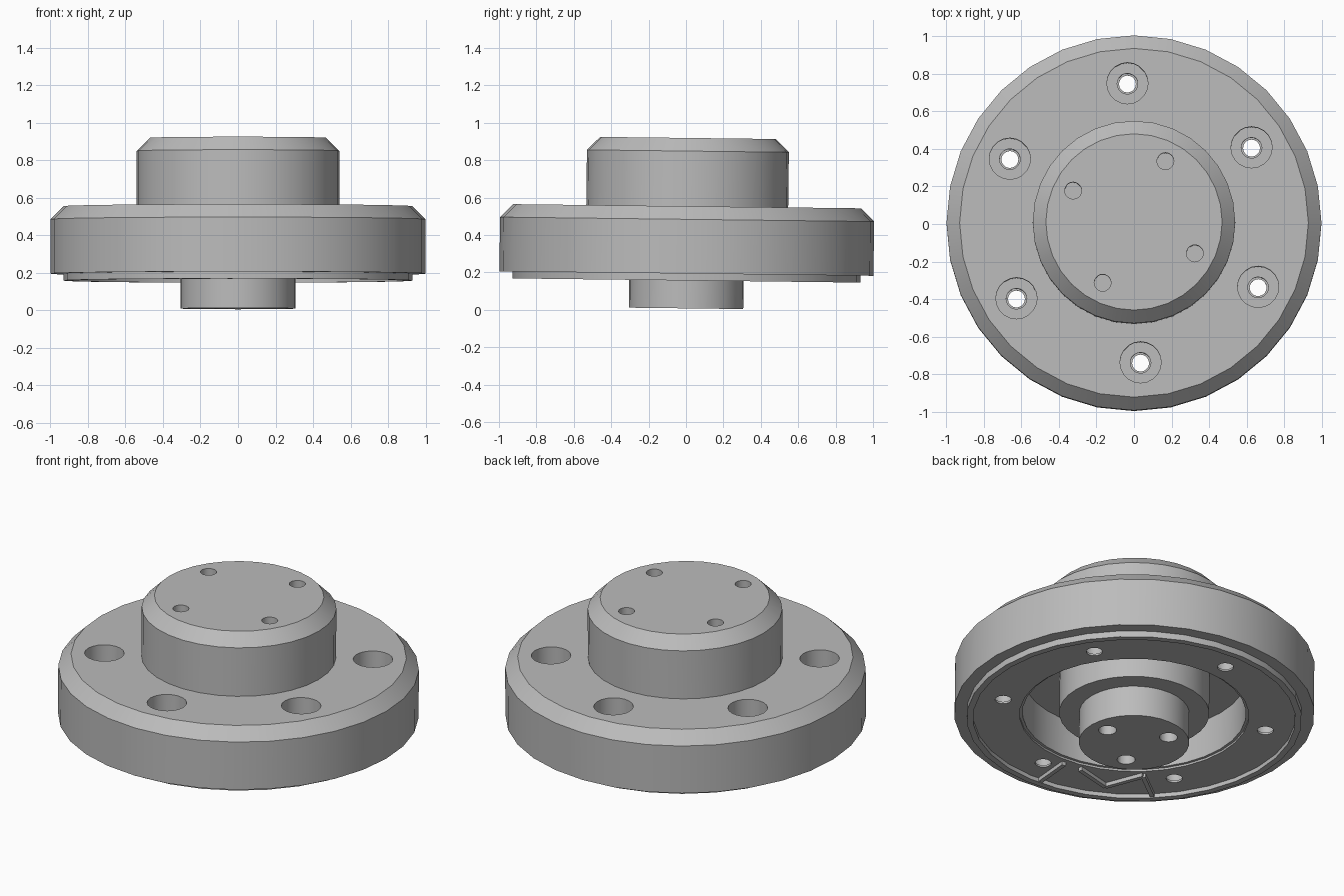
import bpy, bmesh, math
from mathutils import Vector, Matrix

cube = bpy.data.objects.get("Cube")
if cube:
    bpy.data.objects.remove(cube, do_unlink=True)

SIDES = 32
TILT = Matrix.Translation((0, 0, 0.004)) @ Matrix.Rotation(-0.012, 4, 'X')
TURN = 2.7      # bolt pattern angle in degrees

metal = bpy.data.materials.new("grey metal")
metal.use_nodes = True
grey = (0.5, 0.5, 0.5, 1)
metal.diffuse_color = grey
metal.node_tree.nodes["Principled BSDF"].inputs["Base Color"].default_value = grey


def make_object(name, bm):
    bmesh.ops.recalc_face_normals(bm, faces=bm.faces)
    mesh = bpy.data.meshes.new(name)
    bm.to_mesh(mesh)
    bm.free()
    mesh.materials.append(metal)
    obj = bpy.data.objects.new(name, mesh)
    bpy.context.collection.objects.link(obj)
    return obj


def lathe(name, profile, closed=False):
    """Revolve a (radius, height) profile around z."""
    bm = bmesh.new()
    verts = [bm.verts.new((r, 0, z)) for r, z in profile]
    edges = [bm.edges.new(p) for p in zip(verts, verts[1:])]
    if closed:
        edges.append(bm.edges.new((verts[-1], verts[0])))
    bmesh.ops.spin(bm, geom=verts + edges, cent=(0, 0, 0), axis=(0, 0, 1),
                   angle=math.tau, steps=SIDES, use_merge=True)
    bmesh.ops.remove_doubles(bm, verts=bm.verts, dist=1e-5)
    return make_object(name, bm)


def drill(obj, count, ring, start, radius, low, high):
    """Cut a ring of round holes between two heights."""
    bm = bmesh.new()
    for i in range(count):
        a = math.radians(start) + math.tau * i / count
        spot = Matrix.Translation((ring * math.cos(a), ring * math.sin(a), (low + high) / 2))
        bmesh.ops.create_cone(bm, cap_ends=True, segments=20, radius1=radius,
                              radius2=radius, depth=high - low, matrix=spot)
    cutter = make_object("hole_cutter", bm)
    cutter.hide_render = True
    mod = obj.modifiers.new("holes", 'BOOLEAN')
    mod.object = cutter
    mod.operation = 'DIFFERENCE'
    mod.solver = 'EXACT'
    bpy.context.view_layer.update()
    graph = bpy.context.evaluated_depsgraph_get()
    cut_mesh = bpy.data.meshes.new_from_object(obj.evaluated_get(graph))
    obj.modifiers.clear()
    obj.data = cut_mesh
    bpy.data.objects.remove(cutter, do_unlink=True)


def rib(bm, start, end, low, high, width=0.025):
    """Add a straight upright strip between two points."""
    a, b = Vector(start), Vector(end)
    mid, along = (a + b) / 2, b - a
    place = (Matrix.Translation((mid.x, mid.y, (low + high) / 2))
             @ Matrix.Rotation(math.atan2(along.y, along.x), 4, 'Z')
             @ Matrix.Diagonal((along.length, width, high - low, 1)))
    bmesh.ops.create_cube(bm, size=1, matrix=place)


# Flange and raised hub, hollow below
housing = lathe("flange_housing", [
    (0, 0.915), (0.47, 0.915), (0.54, 0.845), (0.54, 0.55), (0.93, 0.55),
    (1, 0.48), (1, 0.19), (0.62, 0.19), (0.62, 0.42), (0, 0.42)])
drill(housing, 6, 0.745, 90 + TURN, 0.11, 0.33, 0.7)
drill(housing, 6, 0.745, 90 + TURN, 0.055, 0.1, 0.4)
drill(housing, 4, 0.365, 60 + TURN, 0.045, 0.7, 1.0)

# Bottom cover ring with a thin lip
cover = lathe("cover_plate", [
    (0.93, 0.19), (0.93, 0.153), (0.894, 0.153), (0.894, 0.178),
    (0.636, 0.178), (0.636, 0.19)], closed=True)
drill(cover, 6, 0.745, 90 + TURN, 0.045, 0.1, 0.3)

# Stepped shaft below
shaft = lathe("output_shaft", [
    (0, 0.45), (0.417, 0.45), (0.417, 0.19), (0.306, 0.19), (0.306, 0.004), (0, 0.004)])
drill(shaft, 3, 0.2, TURN, 0.05, -0.1, 0.15)

# Cable guide ribs under the cover, laid out along its own radial axis
bm = bmesh.new()
for start, end in [((-0.52, -0.72), (-0.39, -0.53)), ((0.1, -0.88), (0.05, -0.66)),
                   ((-0.3, -0.59), (-0.16, -0.78)), ((-0.16, -0.78), (0.05, -0.66))]:
    rib(bm, start, end, 0.155, 0.185)
bm.transform(Matrix.Rotation(math.radians(140), 4, 'Z') @ Matrix.Diagonal((1, -1, 1, 1)))
ribs = make_object("cable_guide_ribs", bm)

for obj in (housing, cover, shaft, ribs):
    obj.data.transform(TILT)
    bpy.ops.object.select_all(action='DESELECT')
    obj.select_set(True)
    bpy.context.view_layer.objects.active = obj
    bpy.ops.object.shade_smooth_by_angle(angle=math.radians(30))
